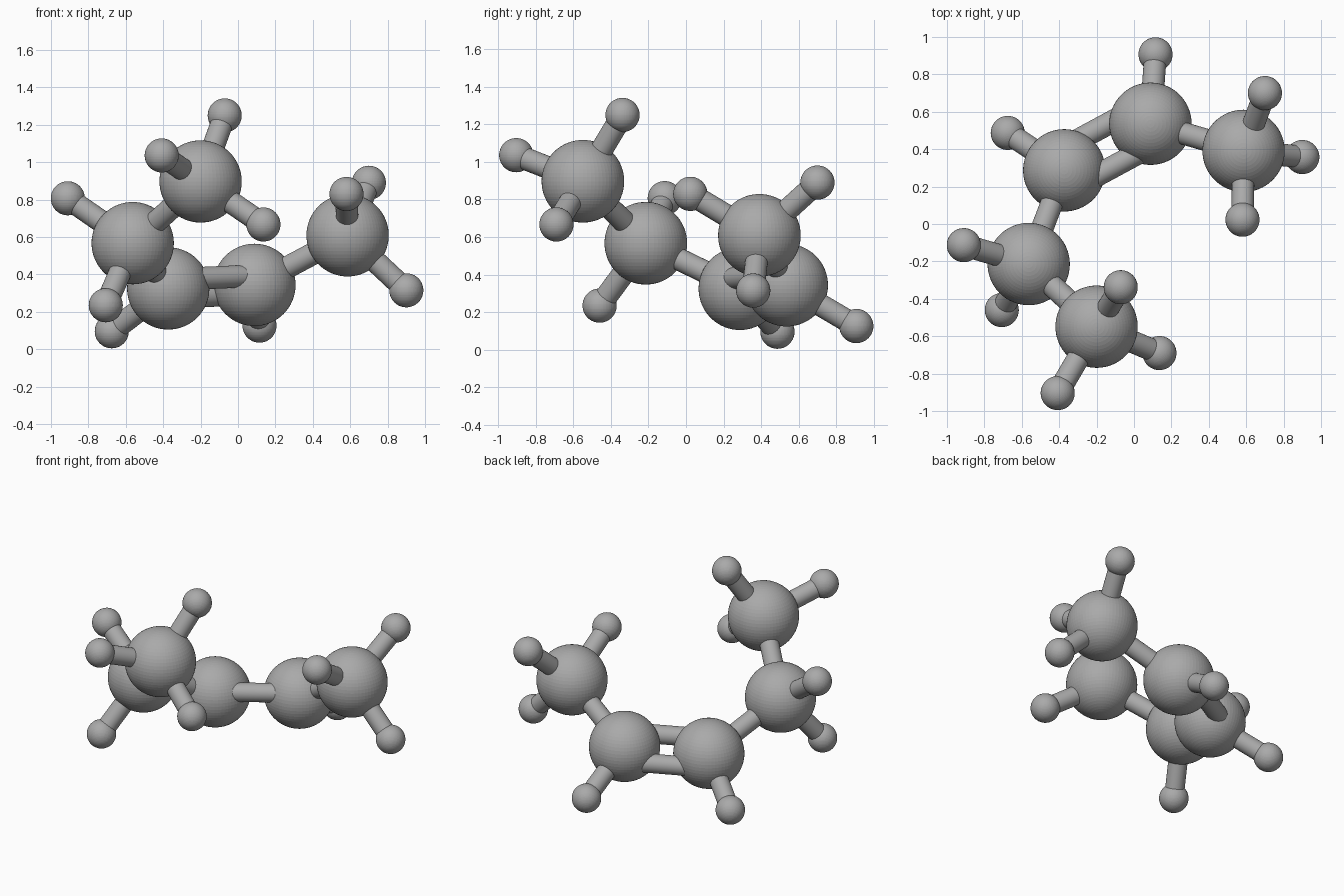
import bpy
from mathutils import Vector

cube = bpy.data.objects.get("Cube")
if cube:
    bpy.data.objects.remove(cube, do_unlink=True)

BIG_RADIUS, SMALL_RADIUS, ROD_RADIUS = 0.22, 0.091, 0.06

grey = bpy.data.materials.new("plain grey")
grey.use_nodes = True
grey.diffuse_color = (0.4, 0.4, 0.4, 1)
grey.node_tree.nodes["Principled BSDF"].inputs["Base Color"].default_value = grey.diffuse_color


def ball(name, centre, radius):
    bpy.ops.mesh.primitive_uv_sphere_add(segments=64, ring_count=32, radius=radius, location=centre)
    obj = bpy.context.object
    obj.name = name
    obj.data.materials.append(grey)


def rod(name, start, end):
    axis = end - start
    bpy.ops.mesh.primitive_cylinder_add(vertices=32, radius=ROD_RADIUS, depth=axis.length,
                                        location=(start + end) / 2)
    obj = bpy.context.object
    obj.name = name
    obj.rotation_euler = axis.to_track_quat('Z', 'Y').to_euler()
    bpy.ops.object.shade_smooth_by_angle()
    obj.data.materials.append(grey)


# Chain of large balls, each with the small balls attached to it
chain = [
    ((0.586, 0.391, 0.609), [(0.90, 0.358, 0.315), (0.70, 0.70, 0.89), (0.58, 0.023, 0.83)]),
    ((0.088, 0.536, 0.344), [(0.115, 0.907, 0.126)]),
    ((-0.373, 0.287, 0.325), [(-0.675, 0.487, 0.096)]),
    ((-0.563, -0.214, 0.567), [(-0.91, -0.113, 0.807), (-0.707, -0.46, 0.235)]),
    ((-0.20, -0.549, 0.897), [(-0.408, -0.904, 1.036), (-0.071, -0.338, 1.25), (0.136, -0.69, 0.667)]),
]
centres = [Vector(c) for c, _ in chain]

for i, (_, ends) in enumerate(chain):
    ball(f"large_ball_{i + 1}", centres[i], BIG_RADIUS)
    for j, end in enumerate(ends):
        ball(f"small_ball_{i + 1}_{j + 1}", end, SMALL_RADIUS)
        rod(f"short_rod_{i + 1}_{j + 1}", centres[i], Vector(end))

# Rods along the chain; the second link is a parallel pair
side = Vector((0.05, -0.095, 0.05))
for i, (a, b) in enumerate(zip(centres, centres[1:])):
    if i == 1:
        rod("double_rod_front", a + side, b + side)
        rod("double_rod_back", a - side, b - side)
    else:
        rod(f"chain_rod_{i + 1}", a, b)
